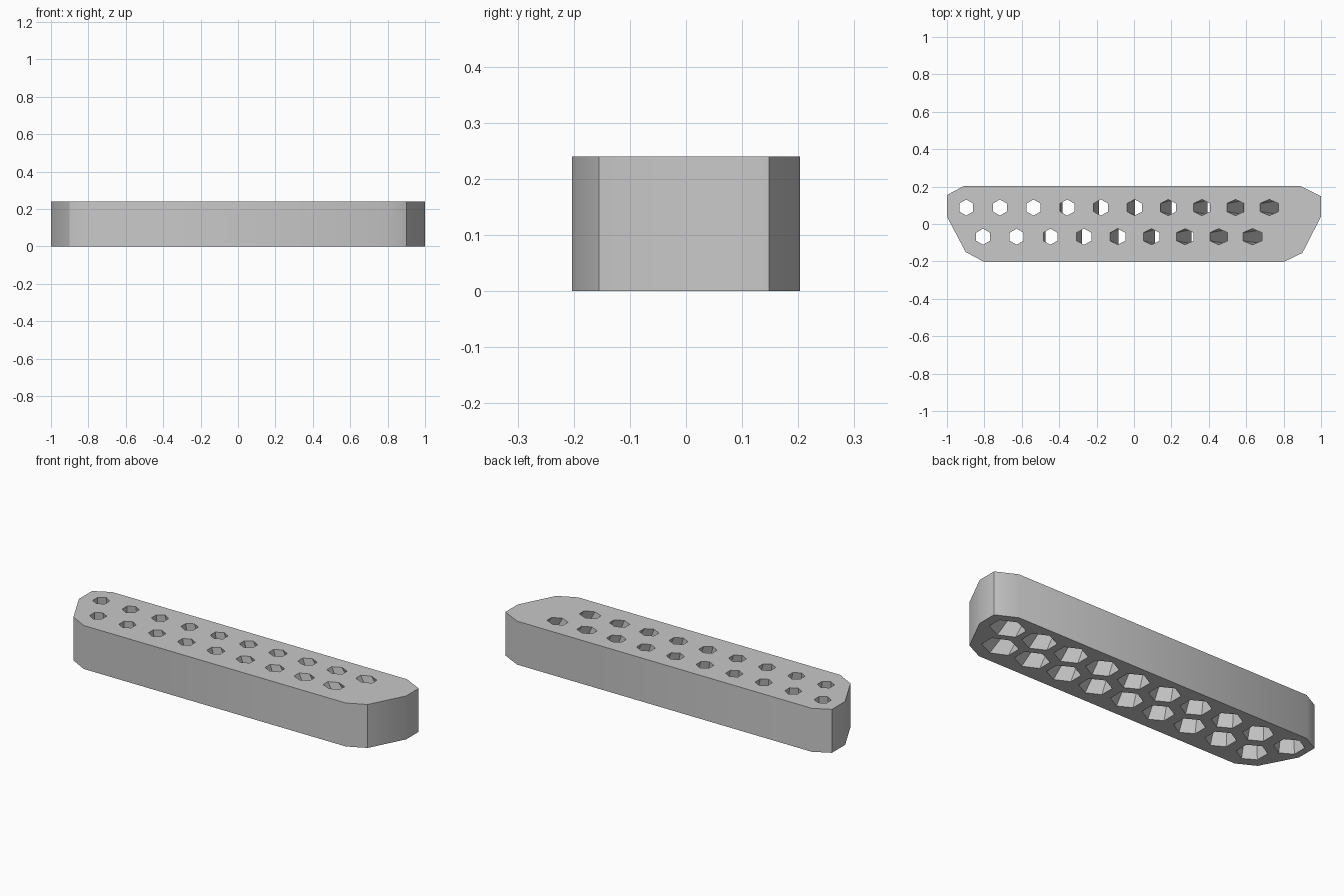
import bpy
import bmesh
import math

HEIGHT = 0.24
OUTLINE = [(-0.91, 0.203), (0.89, 0.203), (1, 0.148), (1, 0.04), (0.9, -0.155),
           (0.8, -0.203), (-0.8, -0.203), (-0.9, -0.15), (-1, 0.04), (-1, 0.155)]

cube = bpy.data.objects.get("Cube")
if cube:
    bpy.data.objects.remove(cube, do_unlink=True)

grey = bpy.data.materials.new("light_grey")
grey.use_nodes = True
grey.diffuse_color = (0.58, 0.58, 0.58, 1)
grey.node_tree.nodes["Principled BSDF"].inputs["Base Color"].default_value = (0.58, 0.58, 0.58, 1)

bm = bmesh.new()
cap_edges = {"top": [], "bottom": []}


def hexagon(cx, cy, half_x, half_y):
    """Hexagon with its points along y."""
    return [(cx + half_x * math.cos(math.radians(a)) / math.cos(math.pi / 6),
             cy + half_y * math.sin(math.radians(a))) for a in range(30, 390, 60)]


def walls(bottom_points, top_points):
    """Join a bottom loop to a top loop and remember their rims."""
    low = [bm.verts.new((x, y, 0)) for x, y in bottom_points]
    high = [bm.verts.new((x, y, HEIGHT)) for x, y in top_points]
    n = len(low)
    for i in range(n):
        j = (i + 1) % n
        bm.faces.new((low[i], low[j], high[j], high[i]))
    for i in range(n):
        j = (i + 1) % n
        cap_edges["bottom"].append(bm.edges.get((low[i], low[j])))
        cap_edges["top"].append(bm.edges.get((high[i], high[j])))


# Outer side of the bar
walls(OUTLINE, OUTLINE)

# Two rows of flared sockets that lean further along the bar
for count, start, y, step, lead in ((10, -0.897, 0.088, 3.4, 0),
                                    (9, -0.807, -0.068, 3.6, 0.8)):
    for i in range(count):
        tilt = math.radians(step * (i + lead))
        x = start + 0.18 * i
        c = math.cos(tilt)
        walls(hexagon(x + HEIGHT * math.tan(tilt), y, 0.066 / c ** 1.5, 0.077),
              hexagon(x, y, 0.037 / c ** 2, 0.043))

# Pierced top and bottom faces
for name, direction in (("top", 1), ("bottom", -1)):
    bmesh.ops.triangle_fill(bm, edges=cap_edges[name], use_beauty=True,
                            normal=(0, 0, direction))
bmesh.ops.recalc_face_normals(bm, faces=bm.faces[:])

mesh = bpy.data.meshes.new("socket_bar")
bm.to_mesh(mesh)
bm.free()
mesh.materials.append(grey)
bar = bpy.data.objects.new("socket_bar", mesh)
bpy.context.collection.objects.link(bar)
bpy.ops.object.select_all(action="DESELECT")
bar.select_set(True)
bpy.context.view_layer.objects.active = bar
bpy.ops.object.shade_smooth_by_angle(angle=math.radians(34))
